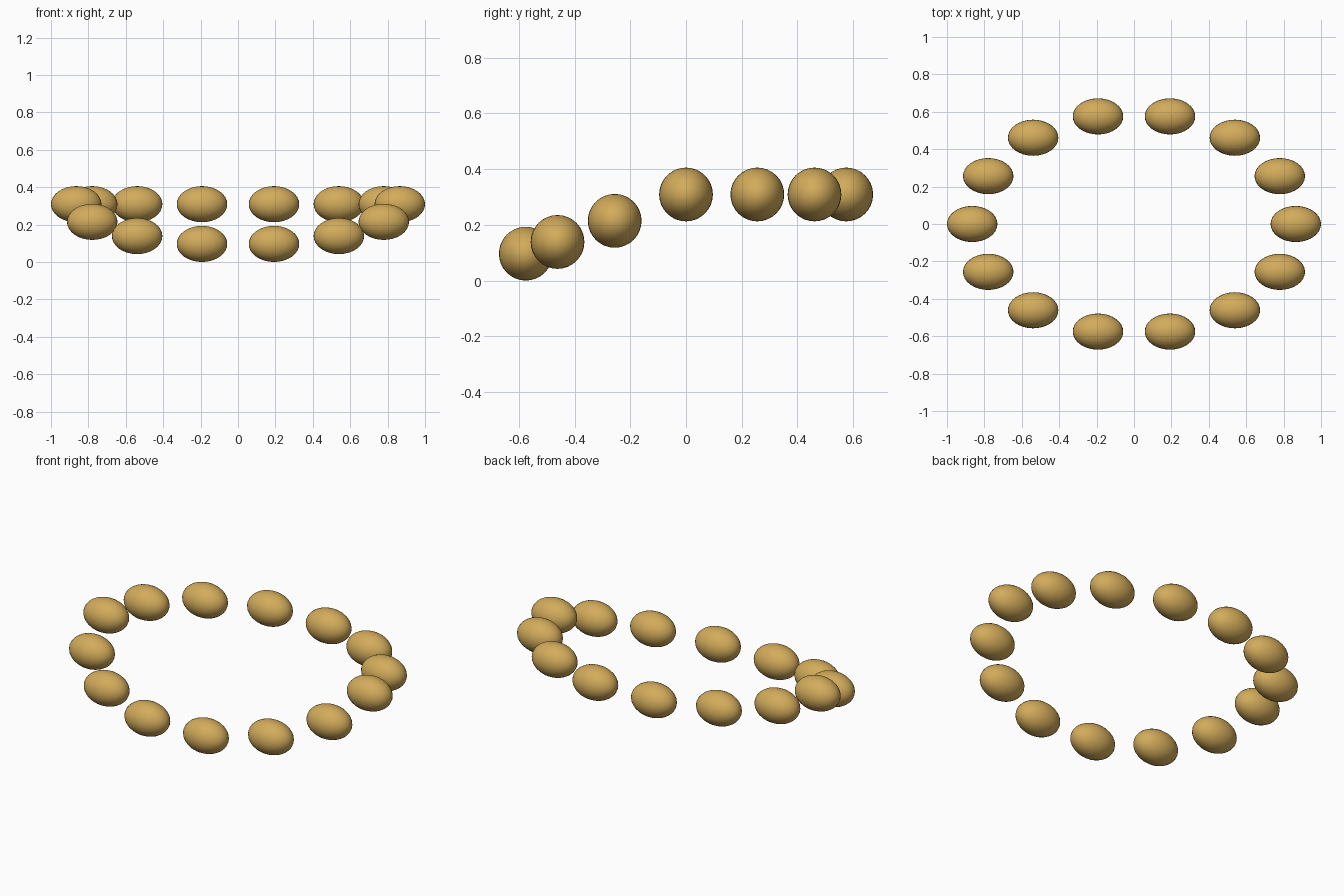
import bpy
import math

if "Cube" in bpy.data.objects:
    bpy.data.objects.remove(bpy.data.objects["Cube"])

COUNT = 14
RX, RY = 0.865, 0.59             # ring radii
BEAD_R, BEAD_HALF_LEN = 0.0965, 0.135
HIGH_Z, DROP = 0.309, 0.218      # back height and drop of the front half

gold = bpy.data.materials.new("warm gold")
gold.diffuse_color = (0.65, 0.41, 0.105, 1.0)
gold.use_nodes = True
gold.node_tree.nodes["Principled BSDF"].inputs["Base Color"].default_value = gold.diffuse_color

# Oval ring of stretched beads, level at the back and sagging at the front
for i in range(COUNT):
    a = 2 * math.pi * i / COUNT
    s = math.sin(a)
    z = HIGH_Z + DROP * min(0.0, s)
    bpy.ops.mesh.primitive_uv_sphere_add(
        segments=32, ring_count=16, radius=1,
        location=(RX * math.cos(a), RY * s, z))
    bead = bpy.context.object
    bead.name = f"bead_{i + 1}"
    bead.scale = (BEAD_HALF_LEN, BEAD_R, BEAD_R)
    bead.data.materials.append(gold)
    bpy.ops.object.shade_smooth()
